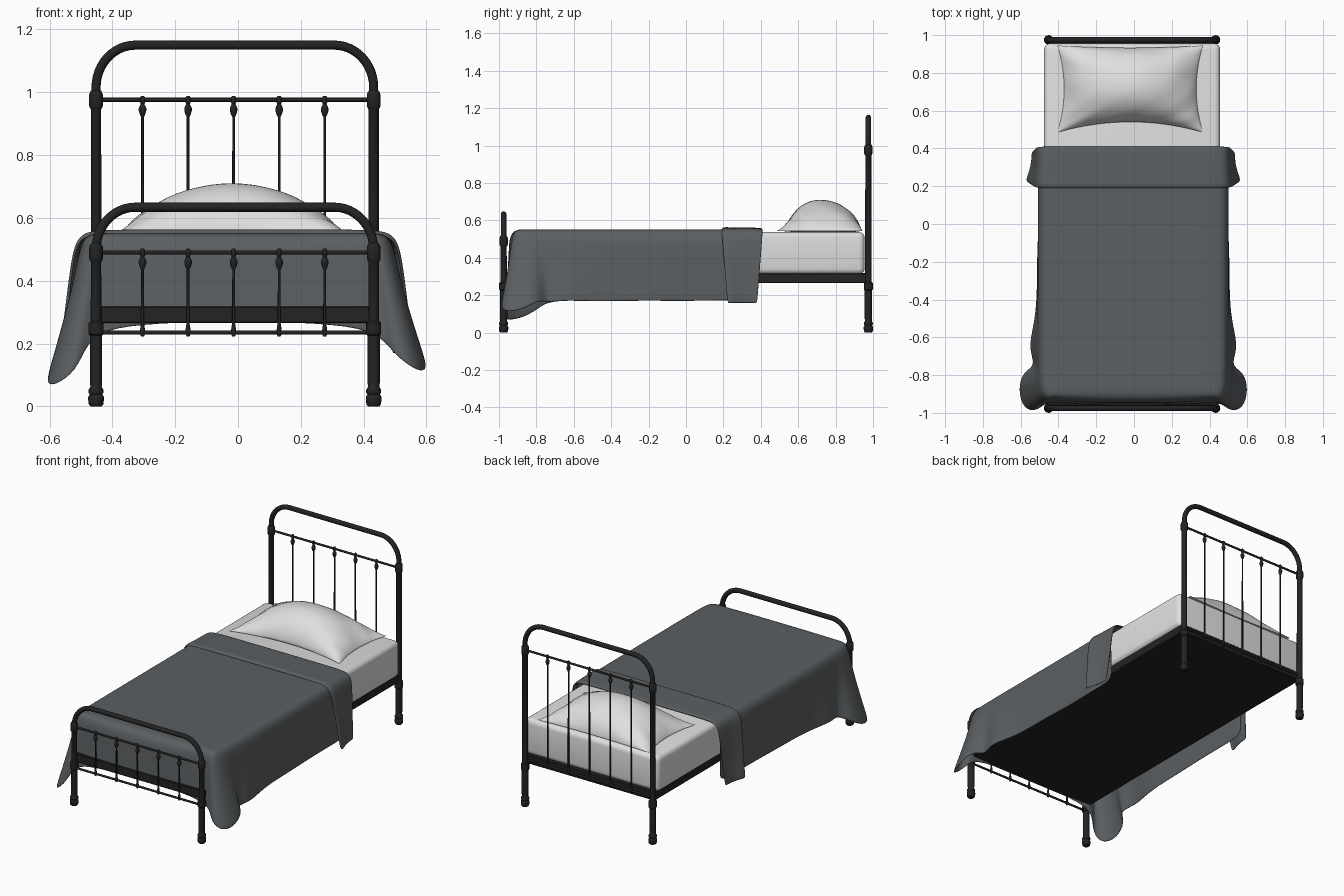
import bpy, bmesh, math
from mathutils import Vector

if "Cube" in bpy.data.objects:
    bpy.data.objects.remove(bpy.data.objects["Cube"])

def mat(name, col):
    m = bpy.data.materials.new(name)
    m.diffuse_color = (*col, 1)
    m.use_nodes = True
    m.node_tree.nodes["Principled BSDF"].inputs["Base Color"].default_value = m.diffuse_color
    return m

BLACK = mat("black_iron", (0.017, 0.017, 0.018))
GREY = mat("grey_blanket", (0.105, 0.115, 0.122))
WHITE = mat("white_linen", (0.74, 0.74, 0.74))
CX, HW, Y = -0.01, 0.442, 0.975       # frame centre, half width, end position

def finish(name, bm, material, angle=40, merge=1e-5):
    bmesh.ops.remove_doubles(bm, verts=bm.verts, dist=merge)
    bmesh.ops.recalc_face_normals(bm, faces=bm.faces)
    me = bpy.data.meshes.new(name)
    bm.to_mesh(me)
    bm.free()
    ob = bpy.data.objects.new(name, me)
    bpy.context.collection.objects.link(ob)
    me.materials.append(material)
    bpy.ops.object.select_all(action='DESELECT')
    ob.select_set(True)
    bpy.context.view_layer.objects.active = ob
    bpy.ops.object.shade_smooth_by_angle(angle=math.radians(angle))
    return ob

def skin(bm, rows, closed=False):
    """Quads between successive rows of points."""
    vs = [[bm.verts.new(p) for p in r] for r in rows]
    for a, b in zip(vs, vs[1:]):
        n = len(a)
        for i in range(n if closed else n - 1):
            j = (i + 1) % n
            bm.faces.new((a[i], a[j], b[j], b[i]))
    return vs

def lathe(bm, x, y, profile, n=16):
    rows = [[(x + r * math.cos(2 * math.pi * i / n), y + r * math.sin(2 * math.pi * i / n), z)
             for i in range(n)] for r, z in profile]
    vs = skin(bm, rows, True)
    bm.faces.new(vs[0])
    bm.faces.new(vs[-1])

def tube(bm, path, r, n=16):
    """Round tube along a path lying in an x-z plane."""
    pts = [Vector(p) for p in path]
    rows = []
    for i, p in enumerate(pts):
        t = (pts[min(i + 1, len(pts) - 1)] - pts[max(i - 1, 0)]).normalized()
        side = Vector((-t.z, 0, t.x))
        rows.append([p + r * (math.cos(2 * math.pi * k / n) * side
                              + math.sin(2 * math.pi * k / n) * Vector((0, 1, 0))) for k in range(n)])
    vs = skin(bm, rows, True)
    bm.faces.new(vs[0])
    bm.faces.new(vs[-1])

def box(name, x0, x1, y0, y1, z0, z1, material, bevel, seg):
    bm = bmesh.new()
    bmesh.ops.create_cube(bm, size=1)
    for v in bm.verts:
        v.co = ((x0 + x1) / 2 + v.co.x * (x1 - x0), (y0 + y1) / 2 + v.co.y * (y1 - y0),
                (z0 + z1) / 2 + v.co.z * (z1 - z0))
    bmesh.ops.bevel(bm, geom=bm.edges[:], offset=bevel, segments=seg, profile=0.5, affect='EDGES')
    return finish(name, bm, material)

def bed_end(name, y, top, rail, low):
    # arch with rounded corners
    bm = bmesh.new()
    rx, rz = 0.125, 0.135
    arc = [(HW - rx + rx * math.cos(a), top - rz + rz * math.sin(a))
           for a in [math.pi / 2 * i / 12 for i in range(13)]]
    right = [(HW, rail)] + arc
    path = [(CX + x, y, z) for x, z in right] + [(CX - x, y, z) for x, z in reversed(right)]
    tube(bm, path, 0.0145)
    finish(name + "_arch", bm, BLACK)
    # turned legs with feet and collars
    bm = bmesh.new()
    for s in (-1, 1):
        prof = [(.018, 0), (.023, .006), (.025, .02), (.025, .03), (.02, .038), (.024, .044), (.024, .052),
                (.018, .062), (.0195, .075), (.0195, .225), (.024, .23), (.024, .265), (.017, .272),
                (.0165, rail - .03), (.02, rail - .025), (.022, rail - .018), (.022, rail + .015),
                (.019, rail + .025), (.0145, rail + .03)]
        lathe(bm, CX + s * HW, y, prof)
    finish(name + "_legs", bm, BLACK)
    # horizontal rails
    bm = bmesh.new()
    for z in (rail, low):
        tube(bm, [(CX - HW, y, z), (CX + HW, y, z)], 0.0065, 10)
    finish(name + "_rails", bm, BLACK)
    # spindles with small ornaments
    bm = bmesh.new()
    for i in range(-2, 3):
        lathe(bm, -0.014 + i * 0.145, y, [
            (.005, low - .012), (.008, low - .004), (.008, low + .008), (.006, low + .022), (.0048, low + .03),
            (.0042, rail - .055), (.008, rail - .048), (.012, rail - .035), (.012, rail - .027),
            (.009, rail - .02), (.006, rail - .014), (.009, rail - .006), (.009, rail + .006), (.005, rail + .012)], 10)
    finish(name + "_spindles", bm, BLACK)

bed_end("headboard", Y, 1.15, 0.976, 0.29)
bed_end("footboard", -Y, 0.634, 0.49, 0.235)

# bed base and mattress
box("bed_base", CX - .45, CX + .45, -.962, .968, .265, .318, BLACK, .004, 1)
box("mattress", CX - .466, CX + .466, -.925, .955, .312, .537, WHITE, .03, 4)

# blanket: lofted from the top outline down to the hem (top x, y, hem x, y, z)
half = [(.46, .40, .50, .39, .165), (.46, .2, .505, .2, .17), (.46, 0, .50, 0, .165),
        (.46, -.2, .512, -.2, .168), (.46, -.4, .51, -.4, .165), (.46, -.55, .53, -.54, .165),
        (.46, -.68, .56, -.66, .17), (.46, -.77, .515, -.75, .155), (.46, -.83, .59, -.78, .13),
        (.455, -.87, .615, -.88, .07), (.45, -.89, .585, -.985, .06), (.43, -.90, .51, -.995, .11),
        (.41, -.90, .475, -.95, .2), (.36, -.90, .41, -.955, .25), (.2, -.90, .2, -.957, .265),
        (0, -.90, 0, -.957, .27)]

def drape(tx, ty, hx, hy, hz, s):
    d = Vector((hx - tx, hy - ty)).normalized()
    t, h = Vector((tx, ty)), Vector((hx, hy))
    if s > 0 and hz < .14:            # right corner hangs a little higher
        hz += .045
    a = t + d * .045
    pts = [(0, max(ty, -.8), .552), (tx * .9, max(ty, -.87), .552), (tx, ty, .551),
           (*(t + d * .03), .536), (*a, .495)]
    for k in (.25, .5, .75, 1):
        pts.append((*a.lerp(h, k ** 1.15), .495 + (hz - .495) * k))
    return [(s * x - .004, y, z) for x, y, z in pts]

bm = bmesh.new()
skin(bm, [drape(*p, 1) for p in half] + [drape(*p, -1) for p in reversed(half[:-1])])
bmesh.ops.dissolve_degenerate(bm, dist=1e-5, edges=bm.edges[:])
blanket = finish("blanket", bm, GREY, 80)

# turned-down fold of the blanket
sec = [(0, .561), (.25, .561), (.44, .56), (.485, .55), (.507, .52), (.515, .46), (.522, .36), (.53, .25), (.54, .155)]
rows = []
for y, flare, dz in [(.412, 0, -.008), (.40, 0, 0), (.31, .005, 0), (.235, .025, .001), (.205, .03, .004), (.188, .022, -.006)]:
    r = []
    for x, z in sec:
        k = min(1, (.56 - z) / .4) if z < .56 else 0
        r.append((x + flare * k ** .6, y + (.30 - y) * .28 * k, z + dz * (1 - k)))
    rows.append([(-x - .004, yy, z) for x, yy, z in reversed(r[1:])] + [(x - .004, yy, z) for x, yy, z in r])
bm = bmesh.new()
skin(bm, rows)
fold = finish("blanket_fold", bm, GREY, 80)

for ob in (blanket, fold):
    if sum(p.normal.z * p.area for p in ob.data.polygons) < 0:
        ob.data.flip_normals()
    m = ob.modifiers.new("thickness", 'SOLIDIFY')
    m.thickness, m.offset = .008, -1
    m = ob.modifiers.new("smooth", 'SUBSURF')
    m.levels = m.render_levels = 2

# pillow: two domed sheets joined at a pinched seam
def pillow_point(a, b, top):
    u, v = math.sin(a * math.pi / 2), math.sin(b * math.pi / 2)
    x = -.02 + u * (.385 - .035 * (1 - v * v))
    y = .715 + v * (.23 - (1 - u * u) * (.055 if v < 0 else .012))
    f = max(0, 1 - u * u) ** .78 * max(0, 1 - v * v) ** .58
    wr = .006 * math.sin(9 * u + 5 * v * v) * math.sin(7 * v - 4 * u) * min(1, 4 * f) * (1 - f)
    return (x, y, .544 + (.166 * f + wr if top else -.012 * f))

bm = bmesh.new()
NU, NV = 36, 28
for top in (True, False):
    skin(bm, [[pillow_point(2 * i / NU - 1, 2 * j / NV - 1, top) for i in range(NU + 1)] for j in range(NV + 1)])
finish("pillow", bm, WHITE, 60, 1e-4)
